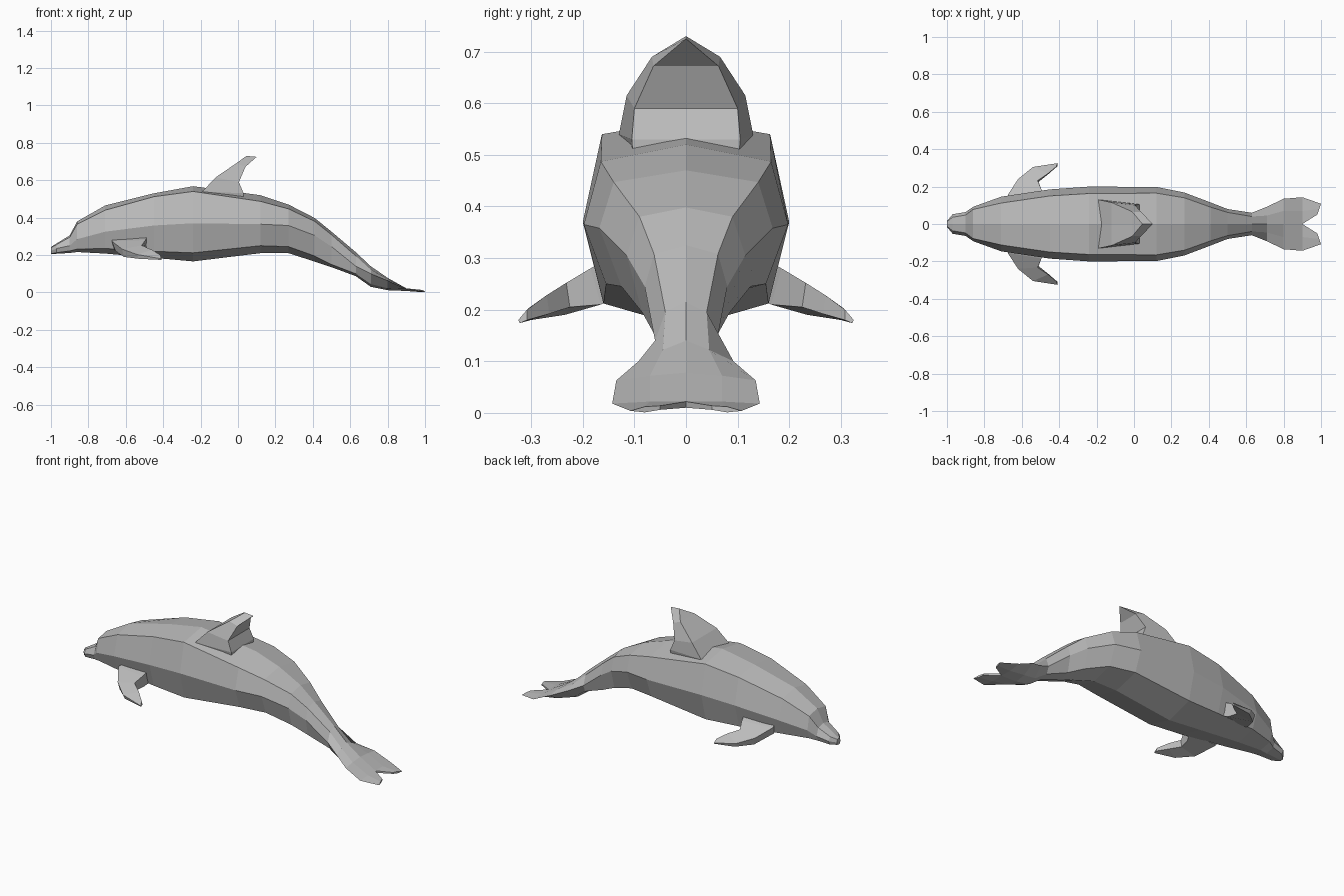
import bpy, bmesh

grey = bpy.data.materials.new("dolphin grey")
grey.diffuse_color = (0.5, 0.5, 0.5, 1)


def loft(name, rings):
    """Skin equal-length closed rings, cap both ends, and make a flat-shaded object."""
    bm = bmesh.new()
    loops = [[bm.verts.new(p) for p in ring] for ring in rings]
    for a, b in zip(loops, loops[1:]):
        n = len(a)
        for i in range(n):
            j = (i + 1) % n
            bm.faces.new((a[i], a[j], b[j], b[i]))
    bm.faces.new(loops[0])
    bm.faces.new(loops[-1])
    bmesh.ops.remove_doubles(bm, verts=bm.verts, dist=0.0005)
    bmesh.ops.recalc_face_normals(bm, faces=bm.faces)
    mesh = bpy.data.meshes.new(name)
    bm.to_mesh(mesh)
    bm.free()
    mesh.materials.append(grey)
    obj = bpy.data.objects.new(name, mesh)
    bpy.context.collection.objects.link(obj)
    return obj


def mirrored(name, rings):
    """Build a part on the +y side and its twin on the -y side."""
    for side, s in (("left", -1), ("right", 1)):
        loft(f"{side}_{name}", [[(x, s * y, z) for x, y, z in r] for r in rings])


# Body: x, back z, upper edge y z, widest edge y z, lower edge y z, belly z
sections = [
    (-1.00, .243, .012, .239, .016, .222, .013, .207, .205),
    (-.97, .262, .036, .256, .052, .235, .042, .213, .207),
    (-.90, .305, .048, .295, .064, .250, .055, .222, .211),
    (-.86, .380, .078, .365, .092, .285, .075, .232, .216),
    (-.71, .465, .112, .440, .146, .325, .115, .235, .208),
    (-.45, .530, .150, .512, .185, .358, .145, .220, .185),
    (-.24, .568, .163, .540, .200, .370, .160, .212, .166),
    (.12, .520, .165, .487, .198, .365, .155, .250, .210),
    (.27, .470, .140, .447, .168, .358, .125, .245, .210),
    (.41, .398, .090, .380, .115, .305, .085, .195, .165),
    (.50, .325, .062, .308, .080, .245, .060, .150, .135),
    (.63, .215, .040, .195, .060, .140, .045, .100, .087),
    # tail flukes widen out of the stem
    (.71, .140, .045, .122, .092, .100, .045, .045, .030),
    (.80, .078, .070, .072, .135, .063, .065, .022, .012),
    (.90, .022, .070, .022, .143, .018, .070, .008, .010),
]
rings = []
for x, zt, yu, zu, ym, zm, yl, zl, zb in sections:
    half = [(yu, zu), (ym, zm), (yl, zl)]
    rings.append([(x, 0, zt)] + [(x, y, z) for y, z in half] + [(x, 0, zb)]
                 + [(x, -y, z) for y, z in reversed(half)])
loft("body", rings)

# Fluke tips, leaving a notch in the middle
mirrored("fluke_tip", [
    [(.90, 0, .022), (.90, .07, .022), (.90, .143, .018), (.90, .07, .008), (.90, 0, .010)],
    [(.98, .05, .014), (.99, .08, .012), (1.0, .108, .004), (.99, .08, .001), (.98, .05, .006)],
])

# Dorsal fin: front x z y, rear x z y, swept back to a pointed tip
fin = [(-.19, .540, .130, .030, .530, .105),
       (-.12, .615, .115, .005, .590, .100),
       (-.01, .690, .066, .040, .672, .063),
       (.045, .730, .000, .100, .725, .000)]
rings = [[(-.15, .11, .50), (-.15, -.11, .50), (.03, -.10, .46), (.03, .10, .46)]]
for xf, zf, yf, xr, zr, yr in fin:
    rings.append([(xf, yf, zf), (xf, -yf, zf), (xr, -yr, zr), (xr, yr, zr)])
# keep the tip ring as a single edge
rings[-1] = [(x, y * 1e-6, z) for x, y, z in rings[-1]]
loft("dorsal_fin", rings)

# Flippers: rings of leading top, trailing top, trailing bottom, leading bottom
mirrored("flipper", [
    [(-.67, .120, .285), (-.48, .130, .310), (-.48, .120, .230), (-.66, .120, .225)],
    [(-.675, .155, .275), (-.495, .185, .280), (-.50, .165, .210), (-.655, .158, .222)],
    [(-.62, .240, .232), (-.515, .232, .252), (-.51, .225, .205), (-.61, .235, .190)],
    [(-.54, .305, .203), (-.46, .270, .228), (-.46, .265, .192), (-.53, .300, .180)],
    [(-.41, .325, .180), (-.415, .308, .200), (-.41, .308, .180), (-.41, .322, .174)],
])
